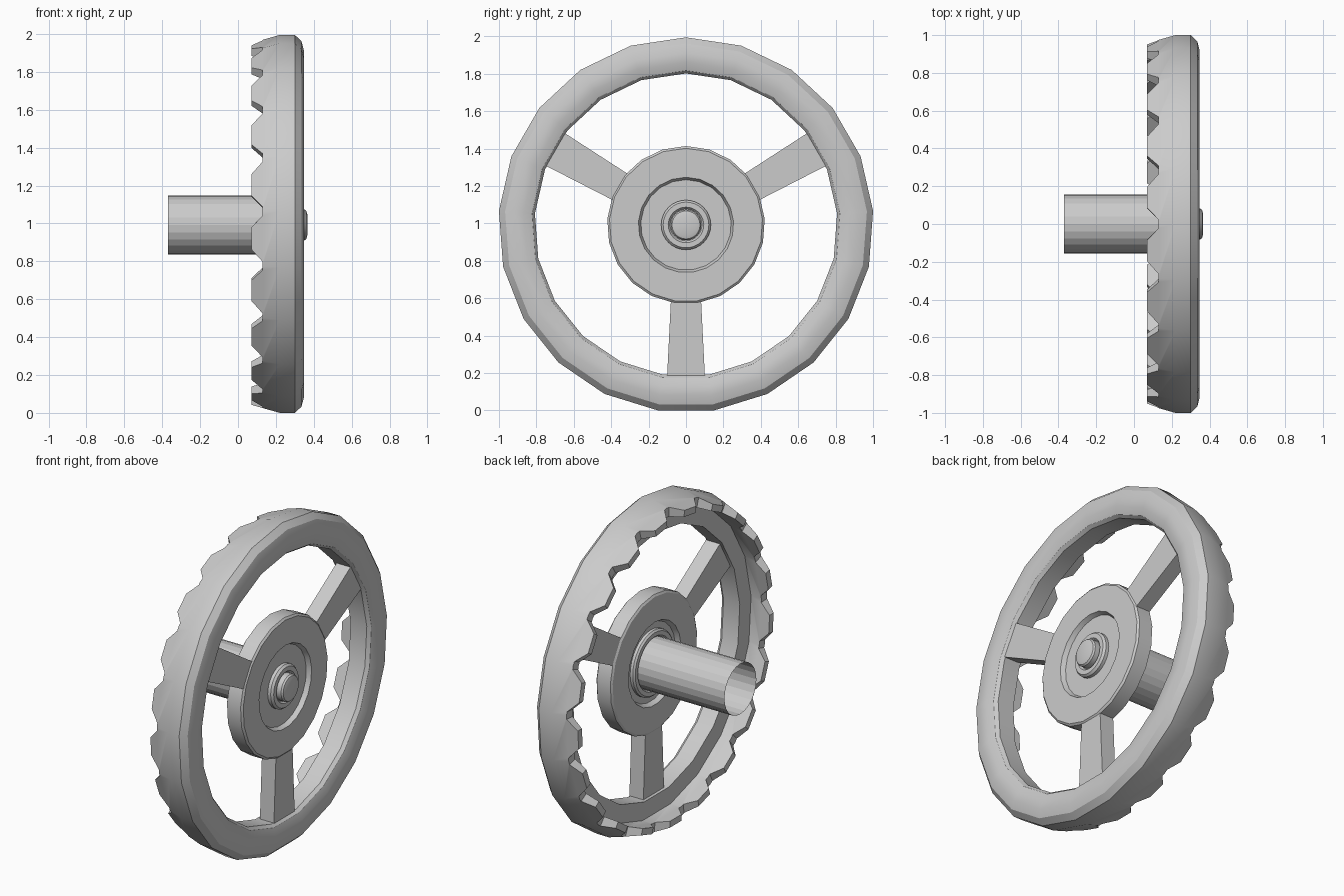
import bpy, bmesh, math

cube = bpy.data.objects.get("Cube")
if cube:
    bpy.data.objects.remove(cube, do_unlink=True)

CZ = 0.992      # height of the wheel axle
SIDES = 21      # flats around the rim

grey = bpy.data.materials.new("plain_grey")
grey.use_nodes = True
grey.diffuse_color = (0.6, 0.6, 0.6, 1)
grey.node_tree.nodes["Principled BSDF"].inputs["Base Color"].default_value = (0.6, 0.6, 0.6, 1)


def finish(name, bm, angle=30, recalc=True):
    if recalc:
        bmesh.ops.recalc_face_normals(bm, faces=bm.faces)
    mesh = bpy.data.meshes.new(name)
    bm.to_mesh(mesh)
    bm.free()
    ob = bpy.data.objects.new(name, mesh)
    bpy.context.collection.objects.link(ob)
    mesh.materials.append(grey)
    bpy.ops.object.select_all(action="DESELECT")
    ob.select_set(True)
    bpy.context.view_layer.objects.active = ob
    if angle:
        bpy.ops.object.shade_smooth_by_angle(angle=math.radians(angle))
    return ob


def polar(x, r, a):
    return (x, r * math.cos(a), CZ + r * math.sin(a))


def ring(bm, x, r, n):
    return [bm.verts.new(polar(x, r, math.pi / 2 + math.tau * i / n)) for i in range(n)]


def bridge(bm, a, b):
    n = len(a)
    for i in range(n):
        j = (i + 1) % n
        bm.faces.new((a[i], a[j], b[j], b[i]))


def turned(name, profile, n, caps=True, angle=30):
    """Solid turned around the axle from (x, radius) points."""
    bm = bmesh.new()
    rings = [ring(bm, x, r, n) for x, r in profile]
    for a, b in zip(rings, rings[1:]):
        bridge(bm, a, b)
    if caps:
        bm.faces.new(rings[0])
        bm.faces.new(rings[-1])
    return finish(name, bm, angle)


# Rim: rounded front body, with a thin toothed flange at the back
TEETH = [(0, 0.13), (0.08, 0.13), (0.3, 0.07), (0.7, 0.07), (0.92, 0.13)]


def fringe(bm, base_x, base_r, tip_r):
    """Toothed edge: notches at the rim corners, teeth on the flats."""
    verts = []
    for i in range(SIDES):
        a0 = math.pi / 2 + math.tau * i / SIDES
        a1 = a0 + math.tau / SIDES
        for t, x in TEETH:
            r = tip_r + (base_r - tip_r) * (x - 0.07) / (base_x - 0.07)
            p, q = polar(x, r, a0), polar(x, r, a1)
            verts.append(bm.verts.new([u + (v - u) * t for u, v in zip(p, q)]))
    return verts


def join_fringe(bm, base, edge):
    k = len(TEETH)
    for i in range(SIDES):
        part = [edge[(i * k + m) % len(edge)] for m in range(k + 1)]
        bm.faces.new([base[(i + 1) % SIDES], base[i]] + part)


bm = bmesh.new()
body = [(0.22, 1.003), (0.30, 1.003), (0.335, 0.97), (0.348, 0.92), (0.345, 0.87),
        (0.33, 0.825), (0.31, 0.81), (0.2, 0.81), (0.2, 0.92)]
rings = [ring(bm, x, r, SIDES) for x, r in body]
for a, b in zip(rings, rings[1:]):
    bridge(bm, a, b)
outer = fringe(bm, 0.22, 1.003, 0.96)
inner = fringe(bm, 0.2, 0.92, 0.92)
join_fringe(bm, rings[0], outer)
join_fringe(bm, rings[-1], inner)
bridge(bm, outer, inner)
finish("toothed_rim", bm)

# Hub: disc with a shallow round recess on both faces
turned("hub", [(0.24, 0.24), (0.212, 0.255), (0.212, 0.41), (0.22, 0.422), (0.312, 0.422),
               (0.322, 0.41), (0.322, 0.255), (0.295, 0.242)], SIDES * 2 // 2)

# Centre washer and axle knob on the front
turned("washer", [(0.28, 0.133), (0.315, 0.133), (0.328, 0.122), (0.328, 0.095), (0.315, 0.085)], 32)
turned("axle_knob", [(0.28, 0.082), (0.35, 0.082), (0.36, 0.075), (0.366, 0.055)], 24)

# Collar and hollow shaft at the back
turned("collar", [(0.25, 0.2), (0.222, 0.2), (0.212, 0.19), (0.212, 0.165), (0.225, 0.155)], 32)
turned("shaft", [(-0.37, 0.155), (0.235, 0.155)], 24, caps=False, angle=0)

# Three tapered spokes
for i, name in enumerate(("lower_spoke", "front_upper_spoke", "rear_upper_spoke")):
    a = -math.pi / 2 - math.tau * i / 3
    bm = bmesh.new()
    bmesh.ops.create_cube(bm, size=1)
    for v in bm.verts:
        r = 0.84 if v.co.y > 0 else 0.39
        w = v.co.z * (0.205 if v.co.y > 0 else 0.16)
        v.co = (0.267 + v.co.x * 0.095,
                r * math.cos(a) - w * math.sin(a),
                CZ + r * math.sin(a) + w * math.cos(a))
    finish(name, bm, angle=0)
